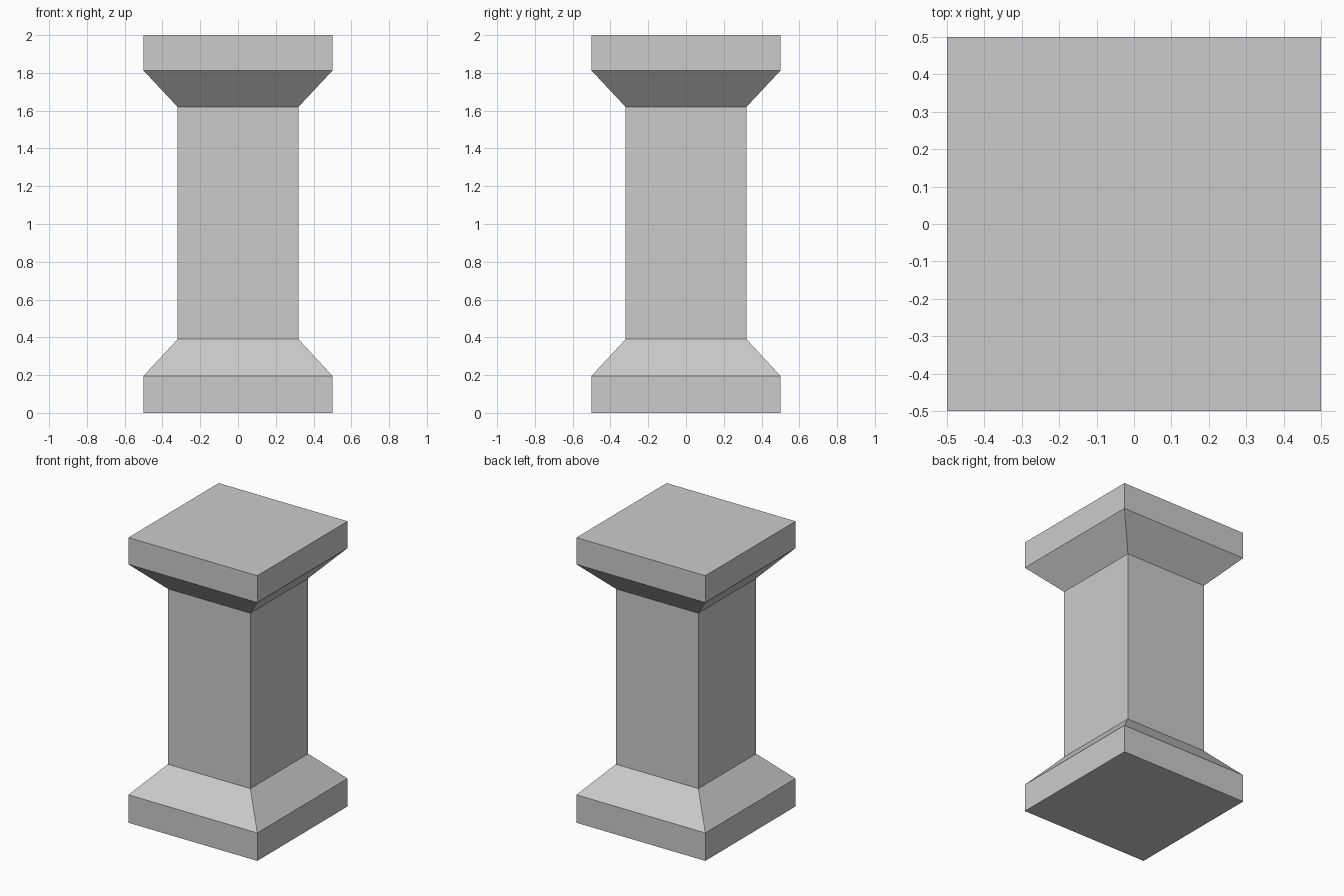
import bpy
import bmesh

if "Cube" in bpy.data.objects:
    bpy.data.objects.remove(bpy.data.objects["Cube"])

# Half-width and height of each square section, bottom to top
SECTIONS = [
    (0.50, 0.000), (0.50, 0.196),   # base block
    (0.32, 0.390), (0.32, 1.620),   # lower slope, shaft
    (0.50, 1.812), (0.50, 2.000),   # upper slope, cap block
]


def square_ring(bm, half, z):
    corners = ((-1, -1), (1, -1), (1, 1), (-1, 1))
    return [bm.verts.new((x * half, y * half, z)) for x, y in corners]


# Pillar: stacked square sections joined into one closed solid
bm = bmesh.new()
rings = [square_ring(bm, half, z) for half, z in SECTIONS]
for low, high in zip(rings, rings[1:]):
    for i in range(4):
        j = (i + 1) % 4
        bm.faces.new((low[i], low[j], high[j], high[i]))
bm.faces.new(reversed(rings[0]))
bm.faces.new(rings[-1])

mesh = bpy.data.meshes.new("square_pillar")
bm.to_mesh(mesh)
bm.free()
bpy.context.collection.objects.link(bpy.data.objects.new("square_pillar", mesh))
